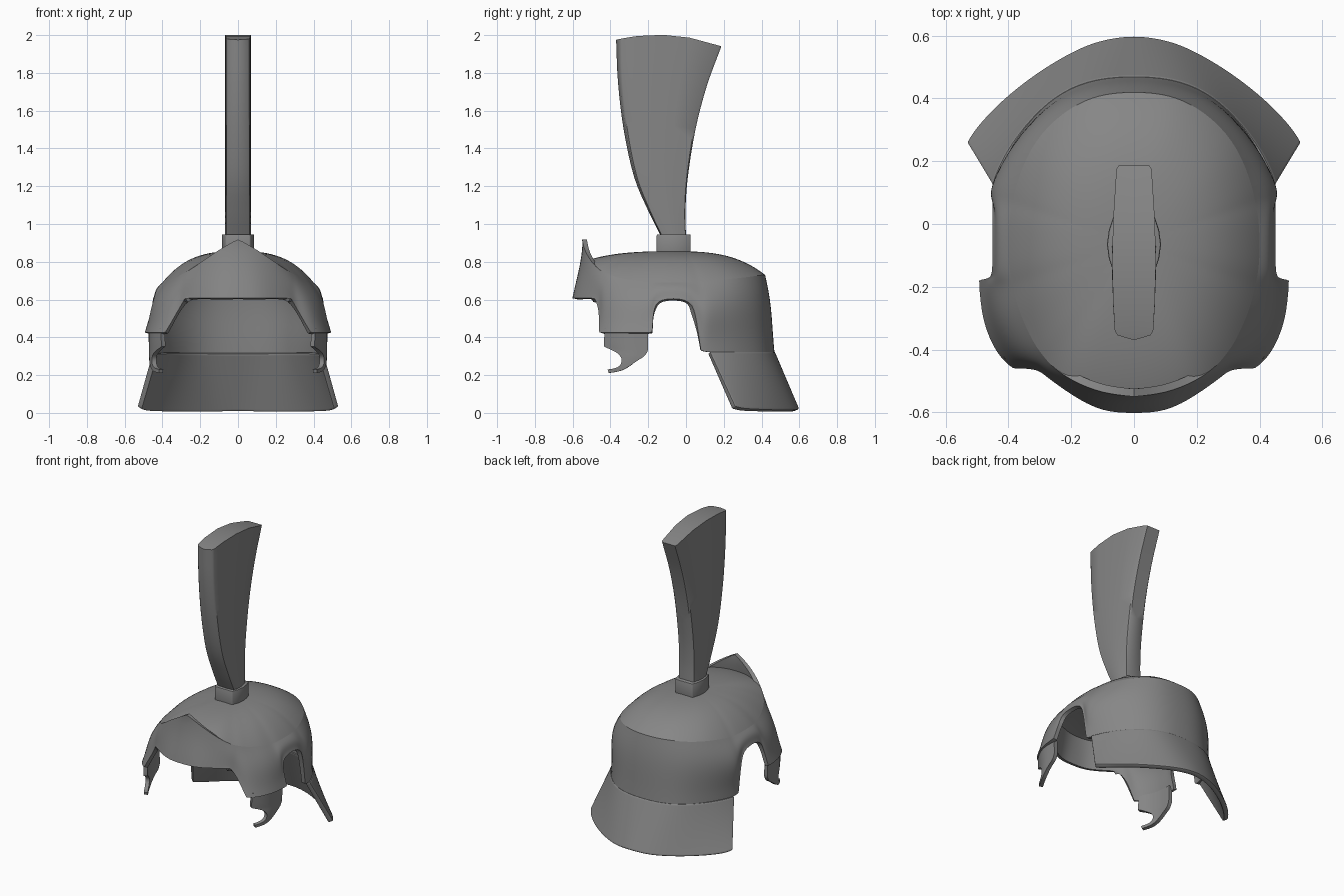
import bpy, bmesh
from math import sin, pi
from mathutils import Vector

if "Cube" in bpy.data.objects:
    bpy.data.objects.remove(bpy.data.objects["Cube"])

CENTRE = Vector((0, -0.06, 0))
METAL = bpy.data.materials.new("dark_grey")
METAL.diffuse_color = (.24, .24, .24, 1)
METAL.use_nodes = True
METAL.node_tree.nodes["Principled BSDF"].inputs["Base Color"].default_value = METAL.diffuse_color


def finish(ob, thick=0, mirror=True, subsurf=2, bevel=0):
    """Mirror, smooth, thicken and bake a sheet."""
    ob.data.materials.append(METAL)
    if mirror:
        ob.modifiers.new("Mirror", 'MIRROR').merge_threshold = 0.002
    if subsurf:
        m = ob.modifiers.new("Subsurf", 'SUBSURF')
        m.levels = m.render_levels = subsurf
        m.boundary_smooth = 'PRESERVE_CORNERS'
    if thick:
        m = ob.modifiers.new("Solidify", 'SOLIDIFY')
        m.thickness, m.offset = thick, -1
    if bevel:
        m = ob.modifiers.new("Bevel", 'BEVEL')
        m.width, m.segments, m.limit_method = bevel, 2, 'ANGLE'
        m.angle_limit = 0.8
    bpy.ops.object.select_all(action='DESELECT')
    ob.select_set(True)
    bpy.context.view_layer.objects.active = ob
    bpy.ops.object.convert(target='MESH')
    bpy.ops.object.shade_smooth_by_angle(angle=0.7)


def make(name, bm):
    me = bpy.data.meshes.new(name)
    bm.to_mesh(me)
    bm.free()
    ob = bpy.data.objects.new(name, me)
    bpy.context.collection.objects.link(ob)
    return ob


def sheet(name, columns, corners=(), **kw):
    """Quad sheet from columns of points, each running bottom to top.
    corners: (column, row) points kept sharp when smoothed."""
    bm = bmesh.new()
    sharp = bm.verts.layers.float.new("crease_vert")
    vs = [[bm.verts.new(p) for p in col] for col in columns]
    for c, r in corners:
        vs[c][r][sharp] = .9
    for a, b in zip(vs, vs[1:]):
        for k in range(len(a) - 1):
            bm.faces.new((a[k], b[k], b[k + 1], a[k + 1]))
    bmesh.ops.remove_doubles(bm, verts=bm.verts, dist=1e-4)
    finish(make(name, bm), **kw)


def column(bottom, top, bulge=0, n=6):
    """Points from bottom to top, pushed outward by bulge."""
    b, t = Vector(bottom), Vector(top)
    out = b - CENTRE
    out.z = 0
    out.normalize()
    return [b.lerp(t, k / n) + out * bulge * sin(pi * (k / n) ** 1.5) for k in range(n + 1)]


def smooth_path(pts, n=4):
    """Catmull-Rom curve through 2D points."""
    p = [Vector(q) for q in pts]
    p = [2 * p[0] - p[1]] + p + [2 * p[-1] - p[-2]]
    out = []
    for a, b, c, d in zip(p, p[1:], p[2:], p[3:]):
        for t in (k / n for k in range(n)):
            out.append(b + .5 * t * (c - a + t * (2 * a - 5 * b + 4 * c - d + t * (3 * (b - c) + d - a))))
    return out + [p[-2]]


# helmet half stations, front to back: top xyz, bottom xyz, bulge
front = [
    (0, -.55, .92, 0, -.602, .607, -.008), (.10, -.54, .865, .10, -.60, .607, -.005),
    (.20, -.50, .795, .20, -.545, .607, 0), (.265, -.45, .75, .28, -.485, .607, .005),
    (.285, -.425, .74, .31, -.46, .555, .01), (.305, -.40, .73, .385, -.46, .425, .015),
    (.33, -.36, .715, .435, -.42, .425, .02), (.37, -.27, .70, .485, -.31, .425, .025),
    (.385, -.20, .69, .494, -.178, .425, .025), (.392, -.17, .69, .455, -.174, .55, .02),
    (.40, -.12, .69, .45, -.145, .607, .012)]
back = [
    (.40, -.03, .69, .45, .015, .607, .012), (.395, .03, .69, .452, .05, .54, .02),
    (.385, .07, .69, .45, .078, .33, .05), (.38, .11, .695, .447, .12, .32, .05),
    (.335, .24, .71, .40, .24, .32, .03), (.25, .34, .72, .30, .37, .32, .02),
    (.15, .40, .73, .20, .437, .32, .012), (.07, .417, .73, .10, .465, .32, .01),
    (0, .42, .73, 0, .47, .32, .01)]
stations = front + back

# side wall with brow peak, cheek flaps and ear openings
sheet("helmet_wall", [column(s[3:6], s[:3], s[6]) for s in stations], thick=.025,
      corners=[(0, 6), (3, 0), (5, 0), (8, 0), (13, 0)])

# domed cap sitting inside the wall rim
dome = []
for s in stations:
    rim = Vector((s[0], s[1], min(s[2], .80)))
    col = []
    for u in (1, .96, .88, .75, .58, .38, .18, 0):
        p = CENTRE.lerp(rim, u)
        p.z = rim.z + (.856 - rim.z) * (1 - u ** 3.1)
        col.append(p)
    dome.append(col)
sheet("dome", dome, thick=.025)

# flared neck guard
neck_top = [(.452, .125), (.437, .17), (.395, .255), (.30, .372), (.2, .44), (.1, .467), (0, .471)]
neck_low = [(.533, .26, .035), (.51, .302, .022), (.43, .39, .018), (.31, .485, .014),
            (.17, .567, .014), (.08, .593, .018), (0, .602, .022)]
sheet("neck_guard", [column(b, (*t, .325)) for b, t in zip(neck_low, neck_top)],
      thick=.032, bevel=.007)

# hooked cheek tips, outlines in y-z bent around the cheek
hook_front = [(-.43, .45), (-.433, .40), (-.435, .35), (-.37, .325), (-.335, .29),
              (-.345, .25), (-.375, .235), (-.415, .23)]
hook_back = [(-.20, .45), (-.20, .39), (-.20, .335), (-.215, .30), (-.25, .283),
             (-.30, .245), (-.35, .218), (-.41, .212)]


def on_cheek(y, z):
    return (.474 - 2.2 * max(0, -y - .26) ** 2 - .02 * (.45 - z), y, z)


hooks = []
for a, b in zip(hook_front, hook_back):
    hooks.append([on_cheek(a[0] + (b[0] - a[0]) * k / 5, a[1] + (b[1] - a[1]) * k / 5)
                  for k in range(6)])
sheet("cheek_hooks", hooks, corners=[(2, 0), (2, 5)], thick=.025)

# tall plume: ridged front, widest in the middle, arched top
plume_front = [(-.13, .93), (-.20, 1.07), (-.275, 1.25), (-.33, 1.5), (-.36, 1.75), (-.37, 1.975)]
plume_back = [(0, .93), (-.003, 1.07), (.01, 1.25), (.05, 1.5), (.11, 1.73), (.187, 1.94)]
section = [(0, 0), (.028, .052), (.05, .061), (.2, .066), (.45, .07), (.7, .066),
           (.98, .056), (1, .048), (1, 0)]
plume = []
for i, (a, b) in enumerate(zip(smooth_path(plume_front), smooth_path(plume_back))):
    rows = []
    for t, x in section:
        p = a.lerp(b, t)
        rows.append((x, p.x, p.y + .17 * i / 20 * t * (1 - t)))
    plume.append(rows)
plume.append([(0, y, z) for x, y, z in plume[-1]])
sheet("plume", plume[::-1], subsurf=0)

# plume socket: block with bowed sides
bm = bmesh.new()
outline = [(.065, -.155), (.08, -.11), (.086, -.065), (.08, -.02), (.065, .025)]
outline += [(-x, y) for x, y in reversed(outline)]
base = bm.faces.new([bm.verts.new((x, y, .82)) for x, y in outline])
top = bmesh.ops.extrude_face_region(bm, geom=[base])["geom"]
bmesh.ops.translate(bm, vec=(0, 0, .125), verts=[g for g in top if isinstance(g, bmesh.types.BMVert)])
bmesh.ops.recalc_face_normals(bm, faces=bm.faces)
finish(make("plume_socket", bm), mirror=False, subsurf=0, bevel=.006)
